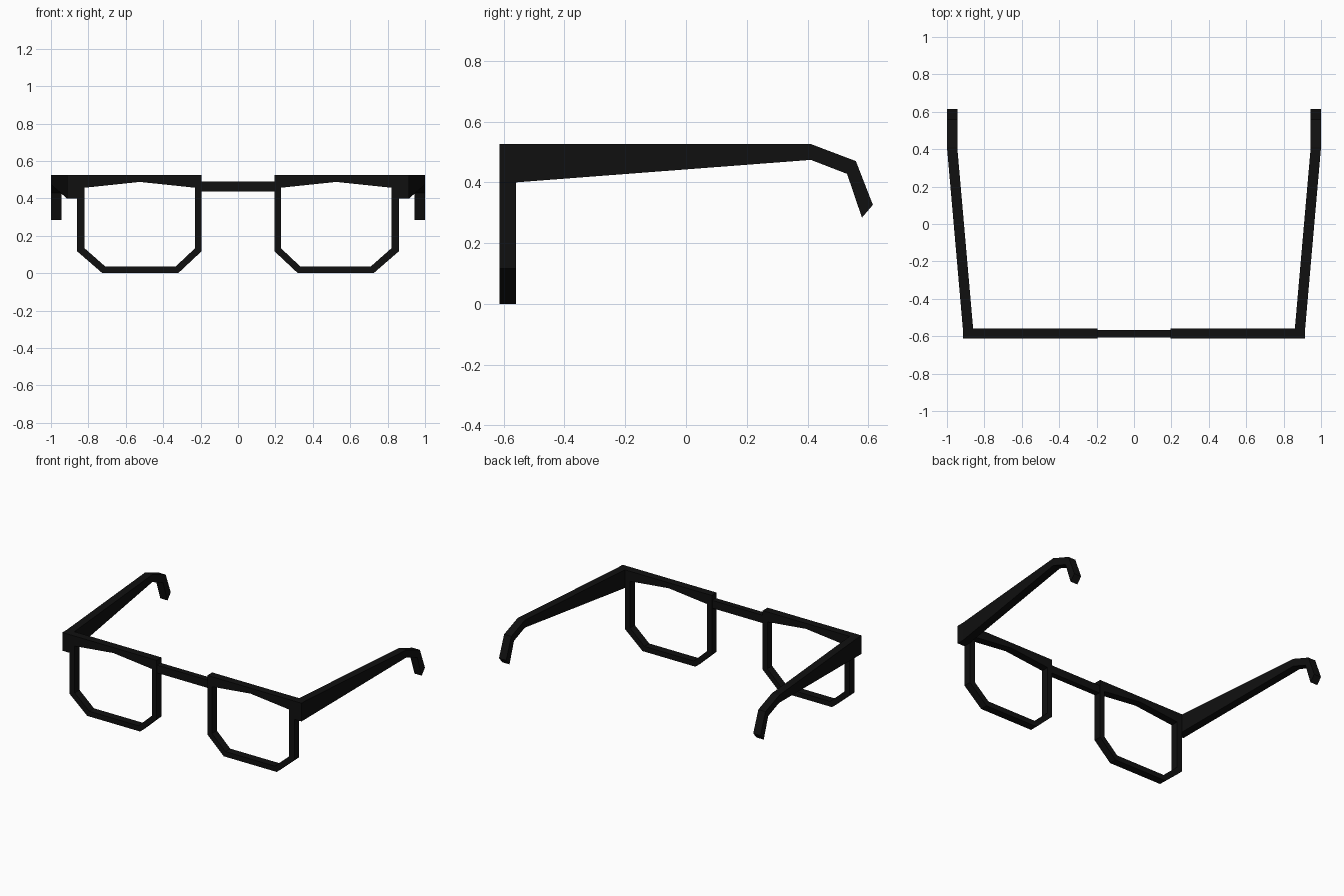
import bpy, bmesh

cube = bpy.data.objects.get("Cube")
if cube:
    bpy.data.objects.remove(cube, do_unlink=True)

# One black plastic for the whole frame
black = bpy.data.materials.new("black plastic")
black.use_nodes = True
black.diffuse_color = (0.005, 0.005, 0.005, 1)
bsdf = next(n for n in black.node_tree.nodes if n.type == 'BSDF_PRINCIPLED')
bsdf.inputs["Base Color"].default_value = (0.005, 0.005, 0.005, 1)


def make_band(name, side_a, side_b, front, back, closed=False, mirror=True):
    """Thick band between two matching outlines; front/back give the 3D point."""
    bm = bmesh.new()
    rows = [[bm.verts.new(f(p)) for f, p in
             ((front, a), (front, b), (back, b), (back, a))]
            for a, b in zip(side_a, side_b)]
    n = len(rows)
    for i in range(n if closed else n - 1):
        r, s = rows[i], rows[(i + 1) % n]
        for k in range(4):
            m = (k + 1) % 4
            bm.faces.new((r[k], r[m], s[m], s[k]))
    if not closed:
        bm.faces.new(rows[0])
        bm.faces.new(rows[-1])
    bmesh.ops.recalc_face_normals(bm, faces=bm.faces)
    mesh = bpy.data.meshes.new(name)
    bm.to_mesh(mesh)
    bm.free()
    mesh.materials.append(black)
    ob = bpy.data.objects.new(name, mesh)
    bpy.context.collection.objects.link(ob)
    if mirror:
        ob.modifiers.new("Mirror", 'MIRROR').use_mirror_merge = False
    return ob


def at_y(y):
    return lambda p: (p[0], y, p[1])


FRONT, BACK, TOP = -0.613, -0.56, 0.526

# Lens rims: outer and inner outlines in x, z
rim_outer = [(0.86, TOP), (0.525, TOP), (0.195, TOP), (0.195, 0.117),
             (0.32, 0), (0.725, 0), (0.86, 0.117)]
rim_inner = [(0.82, 0.457), (0.525, 0.488), (0.23, 0.457), (0.23, 0.133),
             (0.333, 0.036), (0.71, 0.036), (0.82, 0.133)]
make_band("lens_rims", rim_outer, rim_inner, at_y(FRONT), at_y(BACK), closed=True)

# Bridge between the rims
make_band("bridge", [(-0.2, 0.49), (0.2, 0.49)], [(-0.2, 0.436), (0.2, 0.436)],
          at_y(-0.606), at_y(-0.566), mirror=False)

# Corner blocks joining rims and temples
make_band("corner_blocks", [(0.86, TOP), (0.915, TOP)], [(0.86, 0.4), (0.915, 0.4)],
          at_y(FRONT), at_y(BACK))


# Temples: side profile in y, z, splaying outwards up to the ear bend
def temple_x(offset):
    def point(p):
        t = min((p[0] - BACK) / (0.411 - BACK), 1)
        return (0.915 + 0.085 * t - offset, p[0], p[1])
    return point


temple_top = [(BACK, TOP), (0.411, TOP), (0.559, 0.47), (0.615, 0.326)]
temple_bottom = [(BACK, 0.4), (0.411, 0.474), (0.53, 0.428), (0.579, 0.284)]
make_band("temples", temple_top, temple_bottom, temple_x(0), temple_x(0.055))
